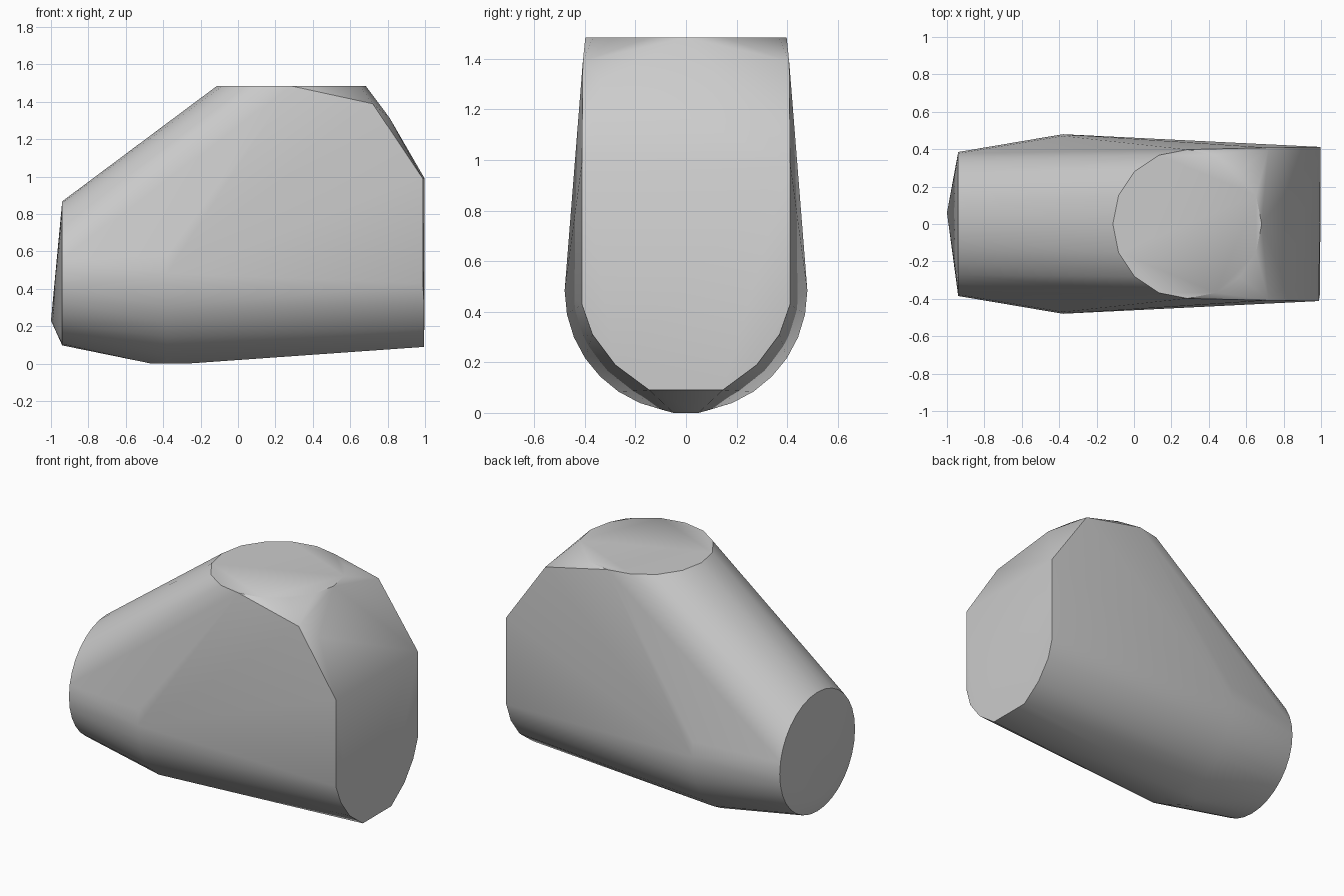
import bpy, bmesh, math

cube = bpy.data.objects.get("Cube")
if cube:
    bpy.data.objects.remove(cube, do_unlink=True)

mat = bpy.data.materials.new("plain grey")
mat.use_nodes = True
grey = (0.6, 0.6, 0.6, 1)
mat.diffuse_color = grey
mat.node_tree.nodes["Principled BSDF"].inputs["Base Color"].default_value = grey


def ring(center, radius, axis, sides):
    """Circle of points around the x or z axis."""
    cx, cy, cz = center
    pts = []
    for i in range(sides):
        a = 2 * math.pi * i / sides
        u, v = radius * math.cos(a), radius * math.sin(a)
        pts.append((cx, cy + u, cz + v) if axis == "x" else (cx + u, cy + v, cz))
    return pts


# Narrow end disc with its shallow tip
points = ring((-0.94, 0, 0.483), 0.385, "x", 32) + [(-1, 0.06, 0.23)]

# Widest round section, with a short flat along the bottom
points += ring((-0.38, 0, 0.483), 0.48, "x", 32)
points += [(x, y, 0) for x in (-0.46, -0.28) for y in (-0.05, 0.05)]

# Flat round top
points += ring((0.285, 0, 1.485), 0.398, "z", 16)

# Broad end: straight sides, rounded bottom, sloping shoulders
for s in (-1, 1):
    side_x = 0.993 + 0.005 * s
    for y, z in ((0.145, 0.09), (0.28, 0.19), (0.37, 0.31), (0.412, 0.43), (0.412, 0.99)):
        points.append((side_x if y > 0.4 else 0.995, s * y, z))
    points.append((0.72, s * 0.408, 1.39))
points.append((0.81, -0.33, 1.315))

# Skin everything with one convex shell
bm = bmesh.new()
for p in points:
    bm.verts.new(p)
hull = bmesh.ops.convex_hull(bm, input=bm.verts[:])
inner = [v for v in bm.verts if not v.link_faces]
bmesh.ops.delete(bm, geom=inner, context="VERTS")
bmesh.ops.dissolve_limit(bm, angle_limit=math.radians(1),
                         verts=bm.verts[:], edges=bm.edges[:])
bmesh.ops.recalc_face_normals(bm, faces=bm.faces[:])
mesh = bpy.data.meshes.new("body_shell")
bm.to_mesh(mesh)
bm.free()

body = bpy.data.objects.new("body_shell", mesh)
bpy.context.collection.objects.link(body)
mesh.materials.append(mat)
bpy.context.view_layer.objects.active = body
body.select_set(True)
bpy.ops.object.shade_smooth_by_angle(angle=math.radians(30))
